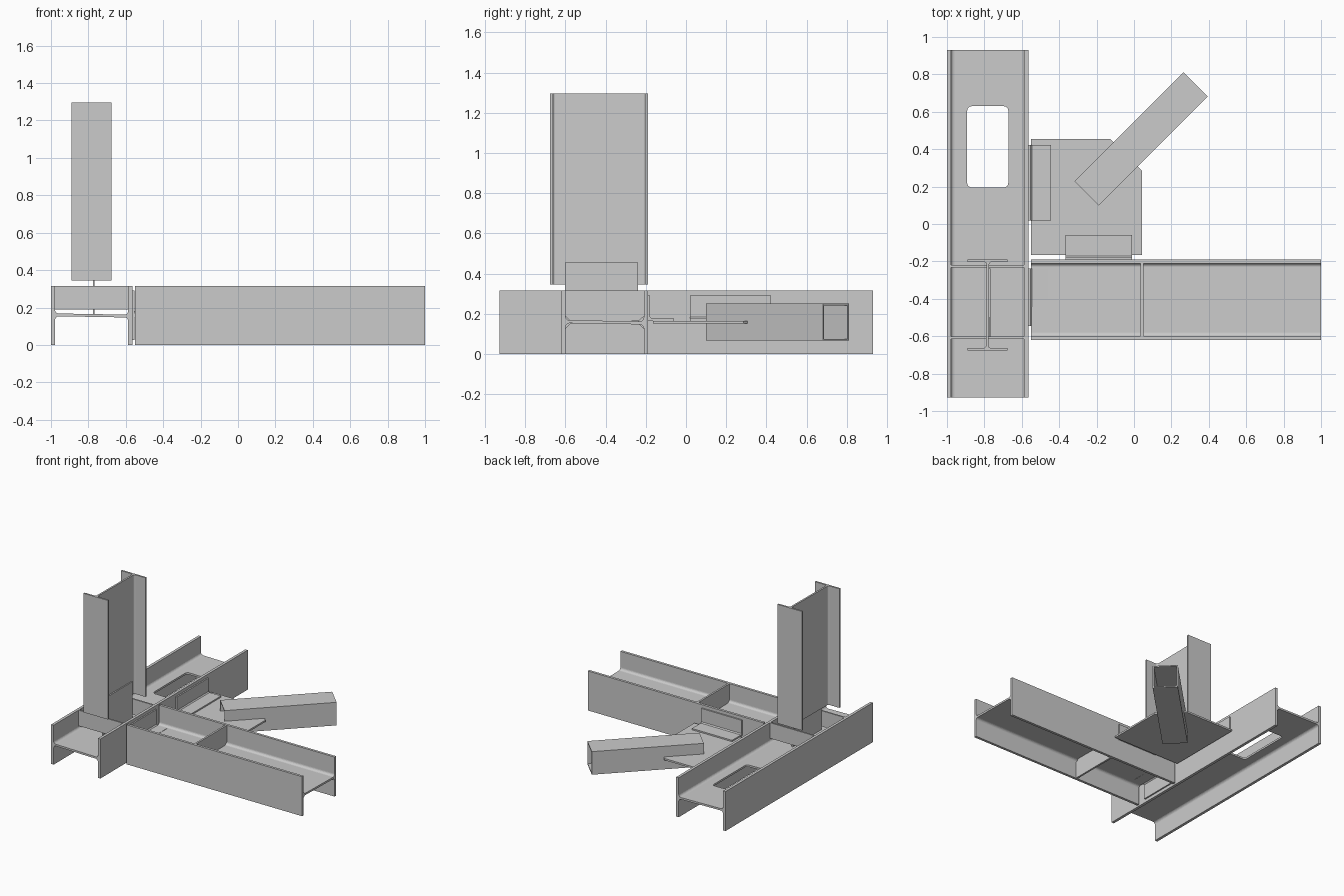
import bpy, bmesh, math
from mathutils import Matrix, Vector

if "Cube" in bpy.data.objects:
    bpy.data.objects.remove(bpy.data.objects["Cube"])


def finish(bm, name):
    bmesh.ops.recalc_face_normals(bm, faces=bm.faces[:])
    mesh = bpy.data.meshes.new(name)
    bm.to_mesh(mesh)
    bm.free()
    obj = bpy.data.objects.new(name, mesh)
    bpy.context.collection.objects.link(obj)
    return obj


def prism(name, pts, origin, u, v, w):
    """Extrude a 2D profile (axes u, v) along the vector w."""
    o, u, v, w = map(Vector, (origin, u, v, w))
    bm = bmesh.new()
    face = bm.faces.new([bm.verts.new(o + u * a + v * b) for a, b in pts])
    ext = bmesh.ops.extrude_face_region(bm, geom=[face])["geom"]
    bmesh.ops.translate(bm, vec=w, verts=[e for e in ext if isinstance(e, bmesh.types.BMVert)])
    return finish(bm, name)


def box(name, x, y, z):
    pts = [(x[0], y[0]), (x[1], y[0]), (x[1], y[1]), (x[0], y[1])]
    return prism(name, pts, (0, 0, z[0]), (1, 0, 0), (0, 1, 0), (0, 0, z[1] - z[0]))


def i_section(depth, width, tf, tw, r, tilt):
    """Rolled I profile: web along u, flanges along v, rounded roots."""
    d, h, t = depth / 2, width / 2, tw / 2
    inner = d - tf

    def root(su, sv):
        # arc from flange face to web face
        cu, cv = inner - r, t + r
        arc = [(cu + r * math.cos(a), cv - r * math.sin(a))
               for a in (math.radians(18 * k) for k in range(6))]
        return [(su * a, sv * b + tilt * su) for a, b in arc]

    pts = [(d, -h), (d, h), (inner, h)] + root(1, 1)
    pts += root(-1, 1)[::-1] + [(-inner, h), (-d, h), (-d, -h), (-inner, -h)]
    pts += root(-1, -1) + root(1, -1)[::-1] + [(inner, -h)]
    return pts


X, Y, Z = (1, 0, 0), (0, 1, 0), (0, 0, 1)

# Two floor beams lying on their sides and the column
main = prism("main_beam", i_section(0.435, 0.315, 0.022, 0.015, 0.02, -0.003),
             (-0.7825, -0.928, 0.1575), X, Z, (0, 1.858, 0))
prism("side_beam", i_section(0.43, 0.315, 0.02, 0.015, 0.02, -0.003),
      (-0.55, -0.405, 0.1575), Y, Z, (1.55, 0, 0))
prism("column", i_section(0.487, 0.215, 0.014, 0.014, 0.012, 0.002),
      (-0.783, -0.433, 0.345), Y, X, (0, 0, 0.95))

# Rounded opening in the main beam web
x0, x1, y0, y1, r = -0.892, -0.672, 0.195, 0.63, 0.025
outline = []
for i, (cx, cy) in enumerate([(x1 - r, y1 - r), (x0 + r, y1 - r), (x0 + r, y0 + r), (x1 - r, y0 + r)]):
    for k in range(6):
        a = math.radians(90 * i + 18 * k)
        outline.append((cx + r * math.cos(a), cy + r * math.sin(a)))
cutter = prism("web_opening_cutter", outline, (0, 0, 0.1), X, Y, (0, 0, 0.12))
cutter.hide_render = True
cutter.hide_set(True)
mod = main.modifiers.new("opening", "BOOLEAN")
mod.operation = "DIFFERENCE"
mod.solver = "EXACT"
mod.object = cutter
bpy.context.view_layer.objects.active = main
bpy.ops.object.modifier_apply(modifier=mod.name)
bpy.data.objects.remove(cutter)

# Stiffeners in the main beam, under the column flanges
for i, y in enumerate((-0.608, -0.226)):
    box(f"main_beam_stiffener_{i}", (-0.978, -0.587), (y - 0.006, y + 0.006), (0.19, 0.315))

# Stiffeners in the side beam, above and below the web with clipped corners
for side, label in ((1, "upper"), (-1, "lower")):
    pts = [(-0.195, 0.1575), (0.195, 0.1575), (0.195, 0.03), (0.17, 0.006), (-0.17, 0.006), (-0.195, 0.03)]
    prism(f"side_beam_stiffener_{label}", pts, (0.035, -0.405, 0.1575), Y, (0, 0, side), (0.015, 0, 0))

# Plate joining the column web to the main beam
box("column_web_plate", (-0.776, -0.766), (-0.603, -0.238), (0.163, 0.455))


def angle_bracket(name, origin, out, along, up, leg_out, leg_up, t=0.011):
    pts = [(0, 0), (leg_out, 0), (leg_out, t), (t + 0.008, t), (t, t + 0.008), (t, leg_up), (0, leg_up)]
    return prism(name, pts, origin, out, up, along)


# Angle brackets: beam to beam (both sides of the web) and gusset to beams
angle_bracket("beam_angle_upper", (-0.565, -0.545, 0.154), X, (0, 0.308, 0), Z, 0.105, 0.136)
angle_bracket("beam_angle_lower", (-0.565, -0.545, 0.161), X, (0, 0.308, 0), (0, 0, -1), 0.105, 0.136)
angle_bracket("gusset_angle_main", (-0.565, 0.02, 0.165), X, (0, 0.402, 0), Z, 0.12, 0.125)
angle_bracket("gusset_angle_side", (-0.365, -0.19, 0.165), Y, (0.355, 0, 0), Z, 0.13, 0.125)

# Gusset plate with a corner cut square to the brace
prism("gusset_plate", [(-0.55, -0.165), (0.042, -0.165), (0.042, 0.285), (-0.128, 0.455), (-0.55, 0.455)],
      (0, 0, 0.151), X, Y, (0, 0, 0.014))

# Diagonal brace: hollow square tube
bm = bmesh.new()
h, t, length = 0.092, 0.009, 0.823
rings = []
for s, half in ((0, h), (length, h), (length, h - t), (0, h - t)):
    rings.append([bm.verts.new((s, a * half, b * half)) for a, b in ((-1, -1), (1, -1), (1, 1), (-1, 1))])
for k in range(4):
    a, b = rings[k], rings[(k + 1) % 4]
    for i in range(4):
        j = (i + 1) % 4
        bm.faces.new((a[i], a[j], b[j], b[i]))
bmesh.ops.transform(bm, verts=bm.verts[:],
                    matrix=Matrix.Translation((-0.253, 0.164, 0.158)) @ Matrix.Rotation(math.radians(45), 4, "Z"))
finish(bm, "diagonal_brace")
